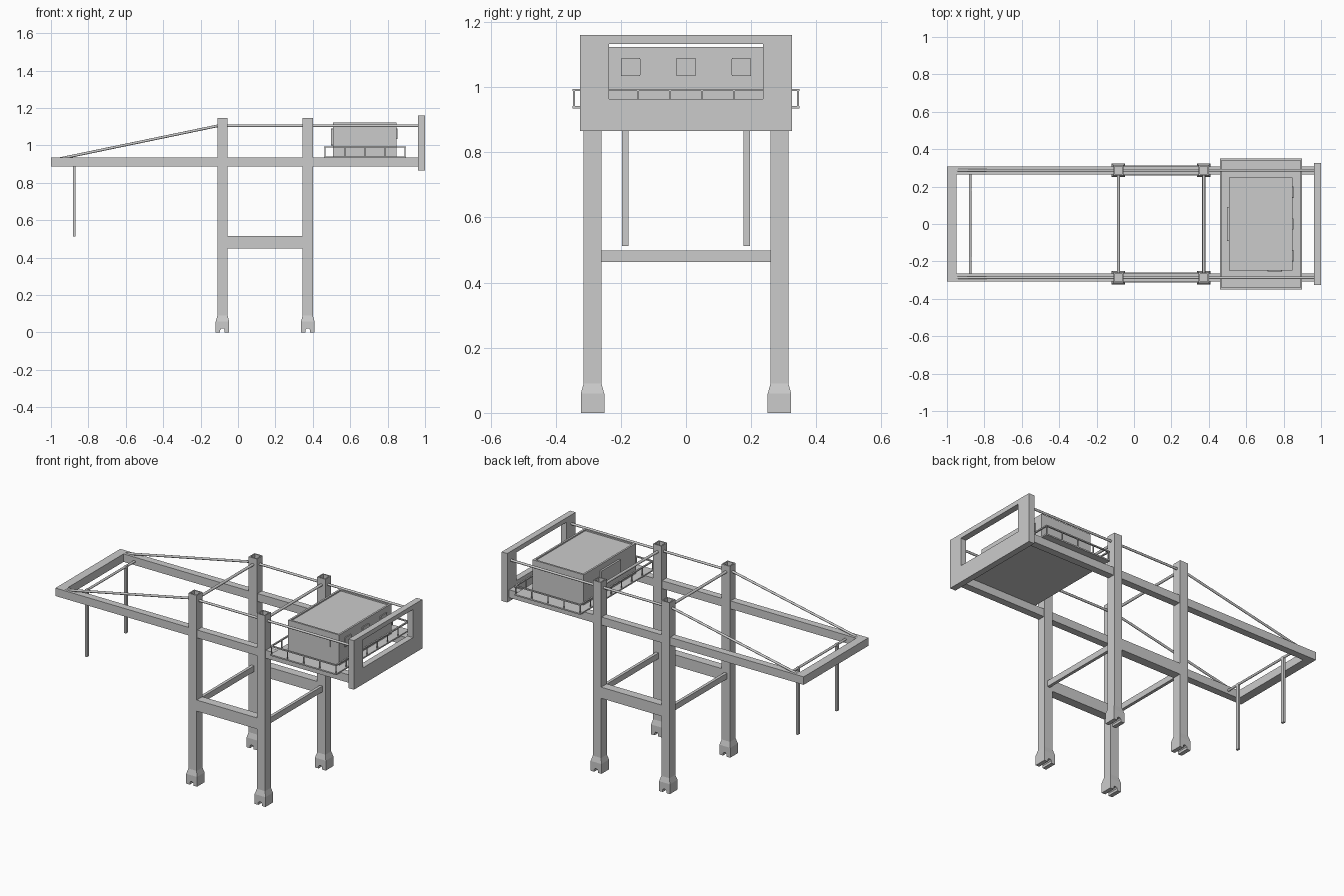
import bpy, bmesh
from mathutils import Vector

if "Cube" in bpy.data.objects:
    bpy.data.objects.remove(bpy.data.objects["Cube"])

LEG_X = (-0.083, 0.373)
LEG_Y = 0.287


def finish(name, bm):
    bmesh.ops.recalc_face_normals(bm, faces=bm.faces)
    me = bpy.data.meshes.new(name)
    bm.to_mesh(me)
    bm.free()
    ob = bpy.data.objects.new(name, me)
    bpy.context.collection.objects.link(ob)
    return ob


def add_box(bm, x0, x1, y0, y1, z0, z1):
    vs = bmesh.ops.create_cube(bm, size=1)['verts']
    for v in vs:
        v.co = Vector((x0 + (v.co.x + .5) * (x1 - x0),
                       y0 + (v.co.y + .5) * (y1 - y0),
                       z0 + (v.co.z + .5) * (z1 - z0)))
    return vs


def box(name, *dims):
    bm = bmesh.new()
    add_box(bm, *dims)
    return finish(name, bm)


def recessed_box(name, dims, rim, depth):
    """Box whose top face is inset and sunk."""
    bm = bmesh.new()
    add_box(bm, *dims)
    top = max(bm.faces, key=lambda f: f.calc_center_median().z)
    bmesh.ops.inset_region(bm, faces=[top], thickness=rim)
    inner = bmesh.ops.extrude_discrete_faces(bm, faces=[top])['faces'][0]
    bmesh.ops.translate(bm, verts=inner.verts, vec=(0, 0, -depth))
    return finish(name, bm)


def rod(name, a, b, r=0.007):
    a, b = Vector(a), Vector(b)
    bm = bmesh.new()
    bmesh.ops.create_cone(bm, cap_ends=True, segments=12, radius1=r, radius2=r,
                          depth=(b - a).length)
    ob = finish(name, bm)
    for f in ob.data.polygons:
        f.use_smooth = len(f.vertices) == 4
    ob.location = (a + b) / 2
    ob.rotation_euler = (b - a).to_track_quat('Z', 'Y').to_euler()
    return ob


def extrude_y(bm, pts, y0, y1):
    f = bm.faces.new([bm.verts.new((x, y0, z)) for x, z in pts])
    new = bmesh.ops.extrude_face_region(bm, geom=[f])['geom']
    bmesh.ops.translate(bm, vec=(0, y1 - y0, 0),
                        verts=[v for v in new if isinstance(v, bmesh.types.BMVert)])


# Legs with hollow tops, and grooved feet that taper into them
for lx in LEG_X:
    for s in (-1, 1):
        ly = s * LEG_Y
        recessed_box("leg", (lx - .0275, lx + .0275, ly - .0275, ly + .0275, .085, 1.146),
                     .01, .03)
        bm = bmesh.new()
        prof = [(-.036, 0), (-.012, 0), (-.012, .014), (-.006, .021), (.006, .021),
                (.012, .014), (.012, 0), (.036, 0), (.036, .059), (-.036, .059)]
        extrude_y(bm, [(lx + x, z) for x, z in prof], ly - .036, ly + .036)
        for v in add_box(bm, lx - .036, lx + .036, ly - .036, ly + .036, .059, .09):
            if v.co.z > .08:
                v.co.x = lx + (v.co.x - lx) * .0275 / .036
                v.co.y = ly + (v.co.y - ly) * .0275 / .036
        finish("foot", bm)

# Braces and tie rods between the legs
for lx in LEG_X:
    box("cross_brace", lx - .009, lx + .009, -.262, .262, .464, .499)
    rod("top_cross_rod", (lx, -.265, 1.105), (lx, .265, 1.105), .008)

# Side members: brace, main girder, stay rods, hanging post
for s in (-1, 1):
    y = s * LEG_Y
    box("side_brace", LEG_X[0] + .025, LEG_X[1] - .025, y - .0265, y + .0265, .449, .516)
    box("main_girder", -.95, .965, y - .0215, y + .0215, .888, .936)
    rod("top_stay_rod", (LEG_X[0] + .02, y, 1.105), (.97, y, 1.105))
    rod("sloping_stay_rod", (-.96, y, .928), (LEG_X[0] - .02, y, 1.106))
    box("hanging_post", -.8825, -.8695, s * .186 - .01, s * .186 + .01, .512, .916)
box("front_girder", -1, -.948, -.3085, .3085, .888, .936)
rod("hanging_post_rod", (-.876, -.27, .91), (-.876, .27, .91))

# Rear portal frame with a rectangular opening
bm = bmesh.new()
add_box(bm, .963, 1, -.325, -.237, .865, 1.16)
add_box(bm, .963, 1, .237, .325, .865, 1.16)
add_box(bm, .963, 1, -.237, .237, .865, .964)
add_box(bm, .963, 1, -.237, .237, 1.133, 1.16)
bmesh.ops.remove_doubles(bm, verts=bm.verts, dist=1e-5)
finish("rear_frame", bm)

# Platform and its railing
X0, X1, Y = .459, .898, .349
box("platform", X0, X1, -Y, Y, .934, .942)
px = [X0 + .005 + i * (X1 - X0 - .01) / 4 for i in range(5)]
py = [-Y + .005 + i * (2 * Y - .01) / 7 for i in range(8)]
bm = bmesh.new()
posts = {(x, y) for x in px for y in py if x in (px[0], px[-1]) or y in (py[0], py[-1])}
for x, y in sorted(posts):
    add_box(bm, x - .0025, x + .0025, y - .0025, y + .0025, .94, .99)
finish("railing_posts", bm)
bm = bmesh.new()
for y0, y1 in ((-Y, -Y + .009), (Y - .009, Y)):
    add_box(bm, X0, X1, y0, y1, .988, .995)
for x0, x1 in ((X0, X0 + .009), (X1 - .009, X1)):
    add_box(bm, x0, x1, -Y + .009, Y - .009, .988, .995)
finish("railing_top", bm)

# Machinery house with rimmed roof
recessed_box("machinery_house", (.508, .848, -.248, .248, .94, 1.124), .016, .008)


# Windows as slightly rounded raised panels
def panel(name, *dims):
    ob = box(name, *dims)
    size = [dims[1] - dims[0], dims[3] - dims[2], dims[5] - dims[4]]
    thin = size.index(min(size))
    bm = bmesh.new()
    bm.from_mesh(ob.data)
    edges = [e for e in bm.edges
             if abs((e.verts[0].co - e.verts[1].co)[thin]) > 1e-5]
    bmesh.ops.bevel(bm, geom=edges, offset=.004, segments=2, profile=.5, affect='EDGES')
    bm.to_mesh(ob.data)
    bm.free()


for y in (-.17, 0, .17):
    panel("rear_window", .843, .854, y - .03, y + .03, 1.034, 1.09)
panel("front_window", .715, .79, -.254, -.243, 1.034, 1.09)
panel("left_window", .497, .513, -.092, .092, 1.0, 1.09)
